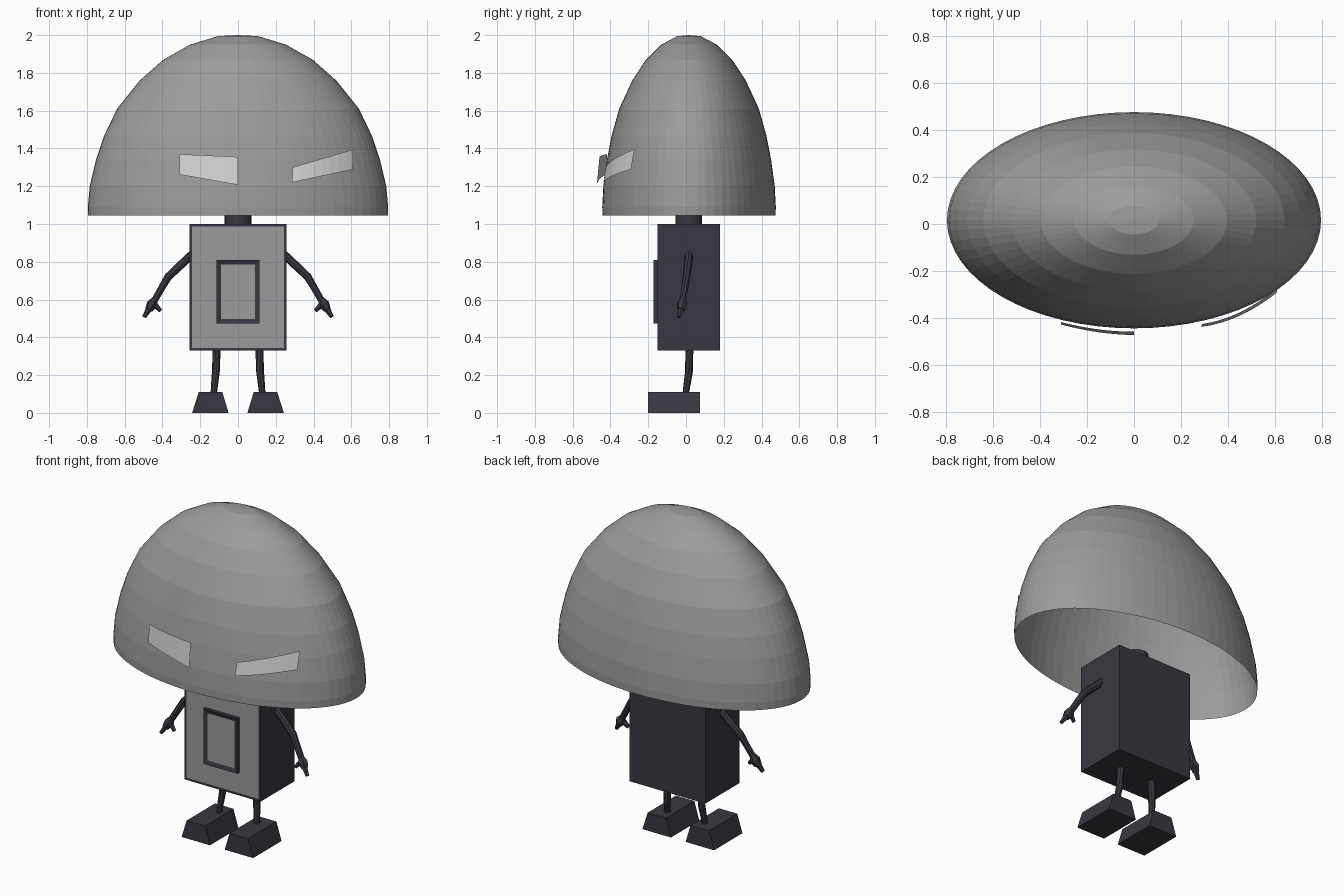
import bpy, bmesh, math
from mathutils import Vector

if "Cube" in bpy.data.objects:
    bpy.data.objects.remove(bpy.data.objects["Cube"])


def material(name, rgb):
    m = bpy.data.materials.new(name)
    m.diffuse_color = (*rgb, 1)
    m.use_nodes = True
    m.node_tree.nodes["Principled BSDF"].inputs["Base Color"].default_value = m.diffuse_color
    return m


DARK = material("charcoal", (0.040, 0.039, 0.052))
GREY = material("mid grey", (0.33, 0.33, 0.33))
LIGHT = material("pale grey", (0.66, 0.66, 0.66))


def finish(name, bm, *mats, fix=True):
    if fix:
        bmesh.ops.recalc_face_normals(bm, faces=bm.faces[:])
    me = bpy.data.meshes.new(name)
    bm.to_mesh(me)
    bm.free()
    ob = bpy.data.objects.new(name, me)
    bpy.context.collection.objects.link(ob)
    for m in mats:
        me.materials.append(m)
    return ob


def framed_box(name, lo, hi, border, depth):
    """Dark box whose front face holds a grey inset panel."""
    bm = bmesh.new()
    bmesh.ops.create_cube(bm, size=1)
    for v in bm.verts:
        v.co = [(a + b) / 2 + c * (b - a) for a, b, c in zip(lo, hi, v.co)]
    front = min(bm.faces, key=lambda f: f.calc_center_median().y)
    bmesh.ops.inset_region(bm, faces=[front], thickness=border, depth=depth)
    front.material_index = 1
    return finish(name, bm, DARK, GREY)


def tube(name, points, radii, sides=8):
    bm = bmesh.new()
    pts = [Vector(p) for p in points]
    rings = []
    for i, p in enumerate(pts):
        d = pts[min(i + 1, len(pts) - 1)] - pts[max(i - 1, 0)]
        q = d.to_track_quat('Z', 'Y')
        rings.append([bm.verts.new(p + q @ Vector((
            radii[i] * math.cos(2 * math.pi * k / sides),
            radii[i] * math.sin(2 * math.pi * k / sides), 0)))
            for k in range(sides)])
    for a, b in zip(rings, rings[1:]):
        for k in range(sides):
            n = (k + 1) % sides
            bm.faces.new((a[k], a[n], b[n], b[k]))
    bm.faces.new(rings[0])
    bm.faces.new(rings[-1])
    return finish(name, bm, DARK)


# Open oval dome: stacked rings of (radius, height) closed at the apex
PROFILE = [(0.793, 1.045), (0.795, 1.09), (0.785, 1.20), (0.752, 1.34),
           (0.71, 1.465), (0.64, 1.61), (0.52, 1.76), (0.395, 1.87),
           (0.253, 1.95), (0.105, 1.995)]
SEG = 64
bm = bmesh.new()
rings = [[bm.verts.new((r * math.cos(2 * math.pi * k / SEG),
                        0.016 + 0.578 * r * math.sin(2 * math.pi * k / SEG), z))
          for k in range(SEG)] for r, z in PROFILE]
apex = bm.verts.new((0, 0.018, 2.0))
for k in range(SEG):
    n = (k + 1) % SEG
    for a, b in zip(rings, rings[1:]):
        bm.faces.new((a[k], a[n], b[n], b[k]))
    bm.faces.new((rings[-1][k], rings[-1][n], apex))
finish("dome_head", bm, GREY, fix=False)


# Curved eye plates standing just off the dome
def eye(name, top_a, top_b, low_a, low_b, bulge, steps=8):
    bm = bmesh.new()
    cols = []
    for i in range(steps + 1):
        t = i / steps
        out = Vector((0, -bulge * 4 * t * (1 - t), 0))
        cols.append([bm.verts.new(Vector(a).lerp(Vector(b), t) + out)
                     for a, b in ((low_a, low_b), (top_a, top_b))])
    for a, b in zip(cols, cols[1:]):
        bm.faces.new((a[0], b[0], b[1], a[1]))
    finish(name, bm, LIGHT, fix=False)


eye("left_eye", (-0.31, -0.417, 1.37), (0, -0.458, 1.355),
    (-0.31, -0.427, 1.262), (0, -0.472, 1.207), 0.01)
eye("right_eye", (0.29, -0.425, 1.30), (0.61, -0.272, 1.395),
    (0.285, -0.437, 1.22), (0.607, -0.292, 1.288), 0.027)

# Neck, body with front panel, raised chest frame
tube("neck", [(0, 0.015, 0.99), (0, 0.015, 1.10)], [0.071, 0.071], 24)
framed_box("body", (-0.257, -0.15, 0.33), (0.257, 0.18, 1.0), 0.02, 0)
framed_box("chest_frame", (-0.115, -0.172, 0.472), (0.115, -0.149, 0.81), 0.034, -0.008)

for side, s in (("left", -1), ("right", 1)):
    # Bent arm and a two-fingered hand
    tube(side + "_arm", [(s * 0.24, 0.015, 0.842), (s * 0.285, 0.013, 0.80),
                         (s * 0.37, 0.003, 0.72), (s * 0.405, -0.006, 0.66),
                         (s * 0.445, -0.018, 0.59)],
         [0.022, 0.022, 0.021, 0.019, 0.018])
    tube(side + "_palm", [(s * 0.438, -0.016, 0.605), (s * 0.455, -0.02, 0.575),
                          (s * 0.472, -0.026, 0.545)], [0.017, 0.03, 0.021], 6)
    tube(side + "_finger", [(s * 0.468, -0.025, 0.555), (s * 0.497, -0.037, 0.508)],
         [0.018, 0.011], 6)
    tube(side + "_thumb", [(s * 0.448, -0.02, 0.58), (s * 0.41, -0.03, 0.54)],
         [0.018, 0.011], 6)
    # Leg
    tube(side + "_leg", [(s * 0.113, 0.018, 0.34), (s * 0.117, 0.016, 0.22),
                         (s * 0.129, -0.002, 0.10)], [0.022, 0.021, 0.017])
    # Foot: trapezoid section extruded from front to back
    bm = bmesh.new()
    section = [(0.05, 0), (0.243, 0), (0.208, 0.11), (0.083, 0.11)]
    face = bm.faces.new([bm.verts.new((s * x, -0.20, z)) for x, z in section])
    ext = bmesh.ops.extrude_face_region(bm, geom=[face], use_keep_orig=True)
    for g in ext["geom"]:
        if isinstance(g, bmesh.types.BMVert):
            g.co.y = 0.075
    finish(side + "_foot", bm, DARK)
